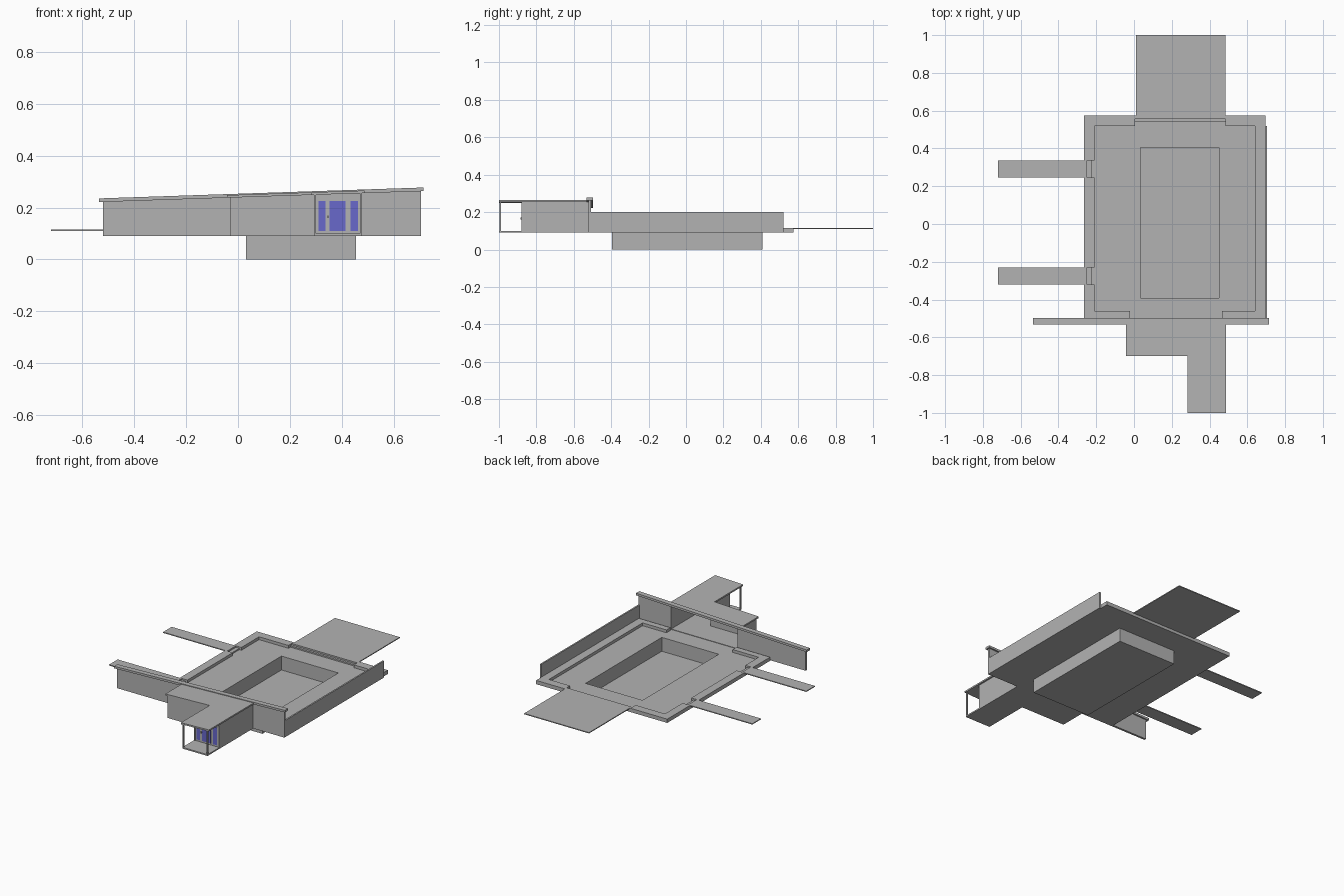
import bpy, bmesh

if "Cube" in bpy.data.objects:
    bpy.data.objects.remove(bpy.data.objects["Cube"])


def mat(name, col):
    m = bpy.data.materials.new(name)
    m.diffuse_color = (*col, 1)
    m.use_nodes = True
    m.node_tree.nodes["Principled BSDF"].inputs["Base Color"].default_value = m.diffuse_color
    return m


GREY = mat("concrete grey", (0.45, 0.45, 0.45))
BLUE = mat("window blue", (0.14, 0.14, 0.6))


def finish(name, bm, m):
    bmesh.ops.recalc_face_normals(bm, faces=bm.faces)
    me = bpy.data.meshes.new(name)
    bm.to_mesh(me)
    bm.free()
    me.materials.append(m)
    ob = bpy.data.objects.new(name, me)
    bpy.context.collection.objects.link(ob)
    return ob


def cap_top(x):
    """Height of the sloping roof line, rising towards +x."""
    return 0.235 + 0.0336 * (x + 0.535)


def prism(name, pts, bottom, top, m=GREY):
    """Upright prism; bottom and top are numbers or functions of x."""
    lo = bottom if callable(bottom) else lambda x: bottom
    hi = top if callable(top) else lambda x: top
    bm = bmesh.new()
    a = [bm.verts.new((x, y, lo(x))) for x, y in pts]
    b = [bm.verts.new((x, y, hi(x))) for x, y in pts]
    bm.faces.new(a)
    bm.faces.new(b)
    n = len(pts)
    for i in range(n):
        j = (i + 1) % n
        bm.faces.new((a[i], a[j], b[j], b[i]))
    return finish(name, bm, m)


def rect(x0, x1, y0, y1):
    return [(x0, y0), (x1, y0), (x1, y1), (x0, y1)]


def box(name, x0, x1, y0, y1, bottom, top, m=GREY):
    return prism(name, rect(x0, x1, y0, y1), bottom, top, m)


def ring(name, outer, inner, z0, z1):
    """Rectangular slab with a rectangular hole."""
    bm = bmesh.new()
    o, i = rect(*outer), rect(*inner)
    v = [[bm.verts.new((x, y, z)) for x, y in r] for z in (z0, z1) for r in (o, i)]
    for k in range(4):
        j = (k + 1) % 4
        for p, q in ((0, 1), (2, 3), (0, 2), (1, 3)):
            bm.faces.new((v[p][k], v[p][j], v[q][j], v[q][k]))
    return finish(name, bm, GREY)


F0, F1, RIM = 0.09, 0.096, 0.115

# Pool: sunken basin and the floor around it
pool = (0.03, 0.455, -0.395, 0.41)
pool_in = (0.034, 0.451, -0.391, 0.406)
ring("pool_walls", pool, pool_in, 0.0, F0)
box("pool_floor", *pool_in, 0.0, 0.004)
ring("pool_deck", (-0.265, 0.695, -0.515, 0.575), pool_in, F0, F1)

# Raised rim, with gaps for steps and the house opening
walk_ys = [(-0.32, -0.23), (0.245, 0.335)]
for y0, y1 in [(-0.50, -0.32), (-0.23, 0.245), (0.335, 0.575)]:
    box("rim_left", -0.265, -0.21, y0, y1, F1, RIM)
box("rim_right", 0.64, 0.695, -0.50, 0.575, F1, RIM)
for x0, x1 in [(-0.21, 0.005), (0.485, 0.64)]:
    box("rim_back", x0, x1, 0.52, 0.575, F1, RIM)
for x0, x1 in [(-0.21, -0.02), (0.465, 0.64)]:
    box("rim_front", x0, x1, -0.50, -0.46, F1, RIM)

# Steps and thin walkways to the left and back
for y0, y1 in walk_ys:
    box("side_step_low", -0.25, -0.225, y0, y1, F1, 0.105)
    box("side_step_high", -0.265, -0.25, y0, y1, F1, RIM)
    box("side_walkway", -0.72, -0.265, y0, y1, 0.109, RIM)
box("back_step_low", 0.005, 0.485, 0.54, 0.555, F1, 0.105)
box("back_step_high", 0.005, 0.485, 0.555, 0.575, F1, RIM)
box("back_terrace", 0.01, 0.485, 0.575, 1.0, 0.109, RIM)

# Side wall along the deck
box("right_wall", 0.695, 0.705, -0.515, 0.52, F0, 0.20)

# Long front wall in two lengths with a sloping coping
under_cap = lambda x: cap_top(x) - 0.014
for x0, x1 in [(-0.52, -0.02), (0.467, 0.705)]:
    box("front_wall", x0, x1, -0.522, -0.508, F0, under_cap)
box("front_wall_coping", -0.535, 0.715, -0.532, -0.498, under_cap, cap_top)

# House: L-shaped floor and roof
roof_low = lambda x: cap_top(x) - 0.014
roof_high = lambda x: cap_top(x) - 0.004
ell = lambda a, b, c, d, f: [(a, -0.515), (a, -0.70 + f), (b, -0.70 + f),
                             (b, d), (c, d), (c, -0.515)]
prism("house_floor", ell(-0.03, 0.293, 0.477, -1.0, 0.006), F0, 0.099)
prism("house_roof", ell(-0.042, 0.282, 0.487, -1.0, 0), roof_low, roof_high)

# House walls
box("house_left_wall", -0.03, -0.022, -0.694, -0.522, F0, roof_low)
box("house_front_wall", -0.022, 0.301, -0.694, -0.686, F0, roof_low)
box("hall_left_wall", 0.293, 0.301, -0.88, -0.694, F0, roof_low)
box("hall_right_wall", 0.469, 0.477, -0.88, -0.522, F0, roof_low)

# Porch posts at the front corners
for x in (0.293, 0.469):
    box("porch_post", x, x + 0.008, -0.998, -0.988, 0.099, roof_low)

# Entrance: wall with glazed door and sidelights
box("entrance_wall", 0.301, 0.469, -0.876, -0.868, 0.099, roof_low)
for x0, x1 in [(0.31, 0.336), (0.352, 0.414), (0.434, 0.461)]:
    box("entrance_glass", x0, x1, -0.879, -0.865, 0.11, 0.226, BLUE)
box("door_handle", 0.344, 0.348, -0.884, -0.876, 0.16, 0.17)
